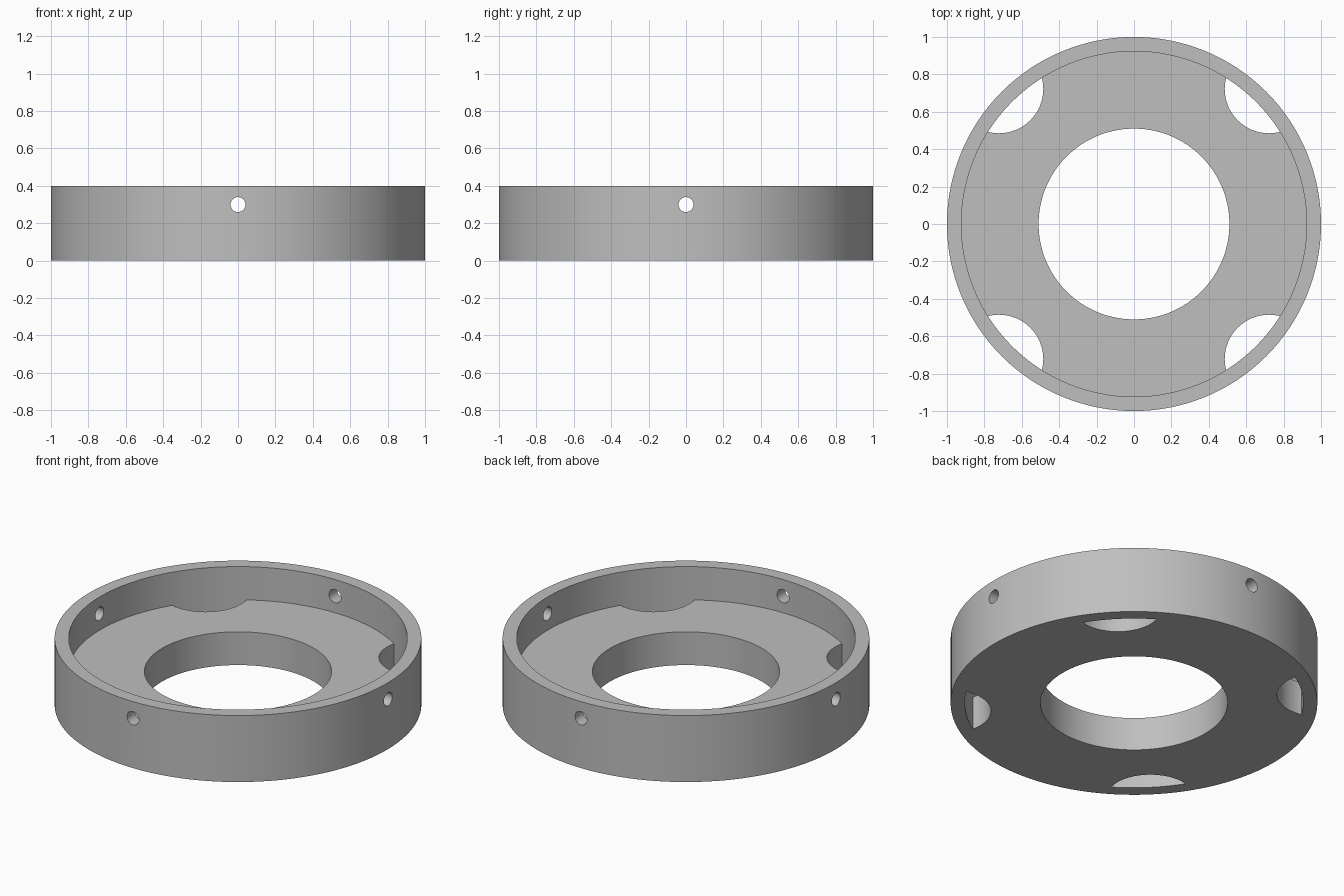
import bpy
import math

# Remove the default object
if "Cube" in bpy.data.objects:
    bpy.data.objects.remove(bpy.data.objects["Cube"], do_unlink=True)

HEIGHT, FLOOR = 0.4, 0.2
OUTER, INNER, BORE = 1.0, 0.923, 0.51


def cylinder(name, radius, bottom, top, x=0, y=0, sides=128):
    bpy.ops.mesh.primitive_cylinder_add(
        vertices=sides, radius=radius, depth=top - bottom,
        location=(x, y, (bottom + top) / 2))
    obj = bpy.context.object
    obj.name = name
    return obj


def subtract(target, cutter):
    mod = target.modifiers.new("cut", "BOOLEAN")
    mod.operation = "DIFFERENCE"
    mod.solver = "EXACT"
    mod.object = cutter
    bpy.context.view_layer.objects.active = target
    bpy.ops.object.modifier_apply(modifier=mod.name)
    bpy.data.objects.remove(cutter, do_unlink=True)


# Oversized floor plate with centre bore and four round corner notches
floor = cylinder("floor_plate", 1.3, -0.5, FLOOR)
subtract(floor, cylinder("bore", BORE, -1, 1))
for sx in (-1, 1):
    for sy in (-1, 1):
        subtract(floor, cylinder("notch", 0.237, -1, 1, 0.722 * sx, 0.722 * sy, 64))

# Everything inside the wall that is not floor is the cavity
cavity = cylinder("cavity", INNER, -0.3, 0.8)
subtract(cavity, floor)

# Ring body: outer disc less the cavity
body = cylinder("ring_housing", OUTER, 0, HEIGHT)
subtract(body, cavity)

# Cross-drilled screw holes through the wall on both axes
for angle in (0, math.pi / 2):
    drill = cylinder("drill", 0.04, -1.2, 1.2, sides=32)
    drill.location = (0, 0, 0.3)
    drill.rotation_euler = (math.pi / 2, 0, angle)
    subtract(body, drill)

# Single grey finish
grey = bpy.data.materials.new("plain_grey")
grey.use_nodes = True
colour = (0.52, 0.52, 0.52, 1)
grey.diffuse_color = colour
grey.node_tree.nodes["Principled BSDF"].inputs["Base Color"].default_value = colour
body.data.materials.clear()
body.data.materials.append(grey)

bpy.ops.object.select_all(action="DESELECT")
body.select_set(True)
bpy.context.view_layer.objects.active = body
bpy.ops.object.shade_smooth_by_angle(angle=math.radians(30))
